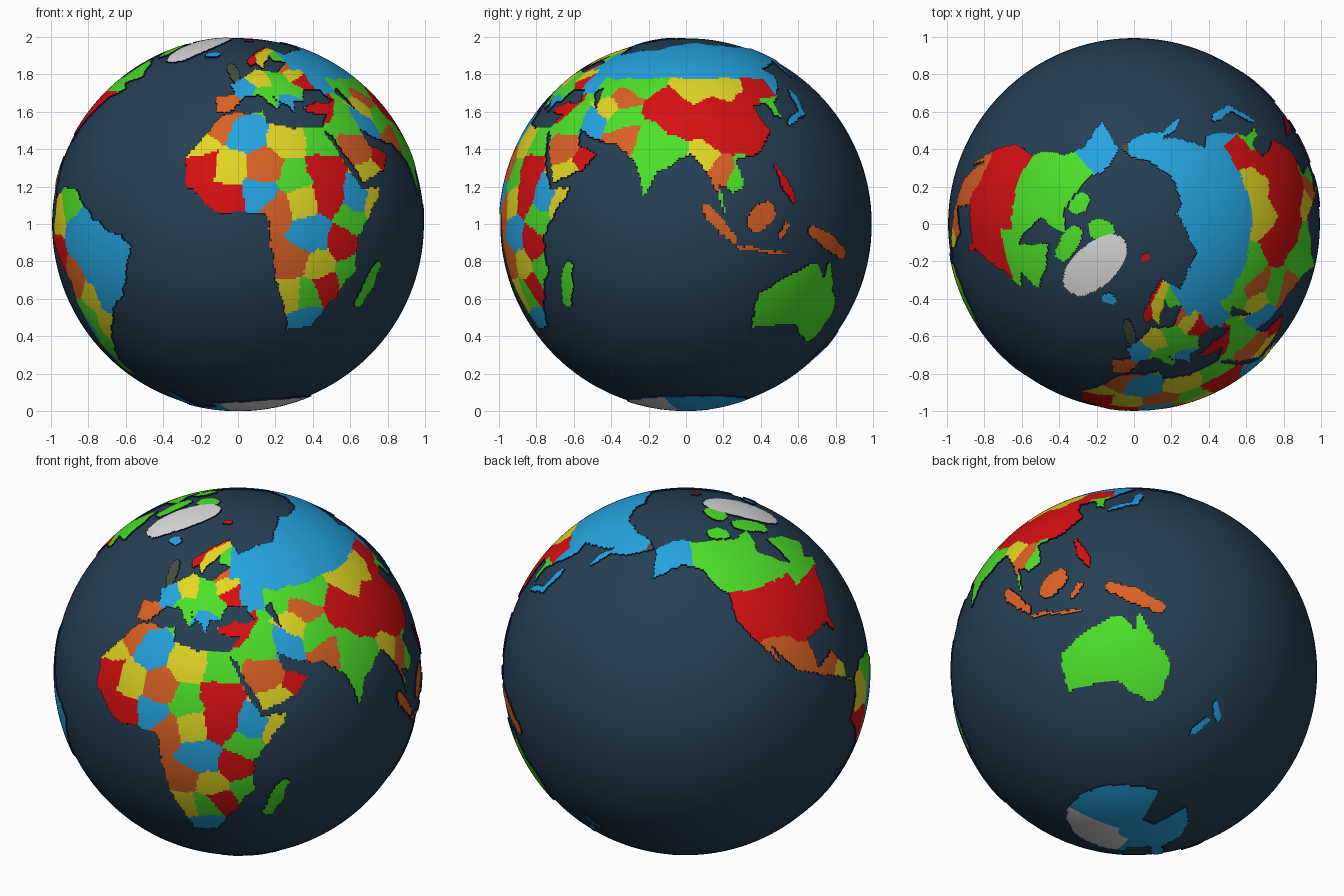
import bpy, math
from mathutils import Vector, noise

if "Cube" in bpy.data.objects:
    bpy.data.objects.remove(bpy.data.objects["Cube"])

STEP, SEA_R, LAND_R = 0.7, 0.993, 1.0      # cell size in degrees, radii
NX, NY = int(360 / STEP), int(180 / STEP)
SX, SY = 360 / NX, 180 / NY
COLOURS = {
    "ocean": (0.019, 0.05, 0.088), "coast": (0.006, 0.006, 0.06), "red": (0.68, 0.005, 0.006),
    "green": (0.075, 0.75, 0.022), "blue": (0.018, 0.37, 0.74), "yellow": (0.76, 0.68, 0.018),
    "orange": (0.70, 0.12, 0.018), "white": (0.72, 0.72, 0.72), "olive": (0.06, 0.075, 0.05)}
NAMES = list(COLOURS)
MATS = []
for n, c in COLOURS.items():
    m = bpy.data.materials.new(n)
    m.diffuse_color = (*c, 1)
    m.use_nodes = True
    m.node_tree.nodes["Principled BSDF"].inputs["Base Color"].default_value = m.diffuse_color
    MATS.append(m)


def on_globe(lon, lat, r=1.0):
    a, b = math.radians(lon), math.radians(lat)
    return Vector((r * math.cos(b) * math.sin(a), -r * math.cos(b) * math.cos(a), 1 + r * math.sin(b)))


def wobble(lon, lat):
    """Small natural shift that makes coasts and borders uneven."""
    v = noise.noise_vector(on_globe(lon, lat) * 14) + 0.5 * noise.noise_vector(on_globe(lon, lat) * 35)
    return lon + 1.0 * v.x, lat + 0.8 * v.y


cells, seeds = {}, []       # cell -> (landmass, colour); country centres


def fill(name, box, test, colour):
    """Mark the grid cells of a lon/lat box that pass the test."""
    x0, x1, y0, y1 = box
    for i in range(math.floor(x0 / SX), math.ceil(x1 / SX)):
        for j in range(max(0, math.floor((y0 + 90) / SY)), min(NY, math.ceil((y1 + 90) / SY))):
            x, y = (i + .5) * SX, (j + .5) * SY - 90
            if (i % NX, j) not in cells and test(*wobble(x, y)):
                cells[i % NX, j] = name, NAMES.index(colour(*wobble(x, y)))


def paint(colour, *centres):
    seeds.extend((on_globe(x, y), colour) for x, y in centres)


def nearest(lon, lat):
    p = on_globe(lon, lat)
    return min(seeds, key=lambda s: (s[0] - p).length_squared)[1]


def continent(name, colour, *pts):
    """Landmass from a coarse coast profile."""
    def inside(x, y):
        hit = False
        for (x1, y1), (x2, y2) in zip(pts, pts[1:] + pts[:1]):
            if (y1 > y) != (y2 > y) and x < (x2 - x1) * (y - y1) / (y2 - y1) + x1:
                hit = not hit
        return hit
    xs, ys = zip(*pts)
    fill(name, (min(xs) - 2, max(xs) + 2, min(ys) - 2, max(ys) + 2), inside, colour)


def island(name, colour, lon1, lat1, lon2, lat2, width):
    """Spindle-shaped island between two end points; width in degrees."""
    a, b = on_globe(lon1, lat1), on_globe(lon2, lat2)
    axis = b - a

    def inside(x, y):
        p = on_globe(x, y) - a
        t = p.dot(axis) / axis.length_squared
        return 0 < t < 1 and (p - t * axis).length < math.radians(width) * (4 * t * (1 - t)) ** .4
    m = width / math.cos(math.radians(max(abs(lat1), abs(lat2)))) + 2
    fill(name, (min(lon1, lon2) - m, max(lon1, lon2) + m, min(lat1, lat2) - width - 2,
                max(lat1, lat2) + width + 2), inside, lambda x, y: colour)


# country rules for the largest countries, nearest centre for the rest
def eurasia_colour(lon, lat):
    if lon > 184:
        return "olive"
    if lon > 30 and lat > (55 if lon < 36 else 44 if lon < 47 else 51 if lon < 131 else 43):
        return "blue"
    return nearest(lon, lat)


def america_colour(lon, lat):
    if lat > (49 if lon < -88 else 45):
        return "blue" if lon < -141 else "green"
    return "red" if lat > max(25, 32 - .55 * max(0, lon + 106)) else nearest(lon, lat)


# country centres
paint("red", (29, 16), (29, 9), (35, -6), (29, -19), (-11, 19), (-5, 7), (8, 61), (15, 68), (32, 49), (33, 39), (57, 20),
      (82, 39), (88, 33), (102, 37), (103, 28), (115, 29), (116, 40), (125, 46), (-75, -10))
paint("green", (29, 27), (18, 14), (38, 1), (38, -15), (24, -22), (12, 43), (20, 52), (25, 46), (26, 64), (53, 48), (68, 48),
      (66, 34), (77, 27), (77, 17), (84, 23), (107, 14), (102, 4), (44, 33), (127, 39), (-66, 7), (-65, -30), (-66, -41), (-69, -50))
paint("blue", (2, 29), (40, 8), (23, -3), (8, 9), (25, -31), (2, 47), (22, 40), (53, 33),
      (-60, -4), (-45, -8), (-54, -13), (-50, -23), (-73, -33), (-75, -46))
paint("yellow", (18, 27), (-3, 18), (-13, 25), (47, 6), (20, 7), (27, -14), (17, -22), (10, 51), (28, 53), (15, 61), (20, 66),
      (95, 47), (108, 47), (96, 20), (58, 39), (47, 15), (-73, 3), (-56, -33), (-59, -23), (-85, 12))
paint("orange", (-7, 32), (9, 17), (12, 5), (17, -12), (-4, 40), (24, 57), (44, 24), (63, 42), (68, 28), (101, 16),
      (-65, -17), (-103, 24), (-92, 18))

# continents
continent("africa", nearest, (-6, 36), (10, 37), (11, 33), (20, 31), (32, 31), (37, 19), (43, 11), (51, 12), (40, -4),
          (40, -15), (35, -21), (28, -33), (19, -34), (12, -17), (9, 3), (-8, 4), (-17, 13), (-17, 21), (-10, 30))
continent("europe", eurasia_colour, (50, 68), (36, 65), (27, 71), (14, 67), (5, 61), (7, 58), (11, 59), (14, 56), (18, 61),
          (23, 65), (22, 61), (30, 60), (20, 54), (9, 56), (2, 51), (-4, 48), (-1, 44), (-9, 43), (-8, 37), (-2, 37), (3, 43),
          (9, 44), (16, 38), (18, 40), (13, 45), (22, 37), (23, 41), (28, 41), (30, 46), (38, 46), (42, 41), (50, 41), (47, 45), (50, 47))
continent("west_asia", eurasia_colour, (27, 39), (42, 41), (49, 41), (53, 37), (50, 47), (50, 51), (75, 51), (75, 30), (67, 25),
          (57, 27), (49, 30), (51, 25), (59, 22), (53, 16), (43, 13), (35, 28), (32, 31), (36, 36), (28, 37))
continent("east_asia", eurasia_colour, (49, 49), (49, 68), (68, 69), (73, 72), (104, 77), (113, 74), (140, 72), (180, 69), (190, 66),
          (178, 62), (163, 59), (157, 51), (156, 57), (162, 61), (137, 56), (141, 52), (128, 40), (129, 35), (126, 35), (124, 40),
          (118, 39), (121, 30), (115, 22), (106, 20), (109, 12), (105, 9), (100, 13), (103, 1), (97, 16), (91, 22), (80, 15), (77, 8),
          (73, 20), (66, 25))
continent("north_america", america_colour, (-168, 66), (-156, 71), (-95, 68), (-82, 69), (-94, 60), (-80, 51), (-77, 62), (-65, 59),
          (-56, 52), (-66, 49), (-61, 46), (-70, 43), (-76, 36), (-81, 31), (-80, 25), (-84, 30), (-97, 28), (-96, 19), (-87, 21),
          (-83, 15), (-82, 9), (-77, 8), (-95, 16), (-105, 20), (-113, 31), (-110, 23), (-124, 40), (-124, 48), (-135, 58), (-147, 61),
          (-163, 55), (-166, 62))
continent("south_america", nearest, (-77, 8), (-72, 12), (-61, 10), (-50, 1), (-35, -6), (-41, -22), (-48, -26), (-54, -34),
          (-67, -46), (-67, -55), (-74, -51), (-70, -18), (-81, -5), (-78, 3))
continent("australia", lambda x, y: "green", (114, -22), (115, -34), (124, -33), (132, -32), (146, -39), (150, -37), (153, -27),
          (146, -19), (142, -11), (140, -17), (136, -12), (130, -13), (122, -18))


# antarctica: polar cap with two bays, white on one sector
def ice(x, y):
    ross, weddell = (abs(abs(x) - 180) < 18 and y > -83), (-62 < x < -30 and y > -78)
    return y < -71 + 4 * math.cos(math.radians(x - 105)) and not ross and not weddell


fill("antarctica", (-180, 180, -90, -62), ice, lambda x, y: "white" if -20 < x < 72 and y > -85 else "blue")
island("antarctic_peninsula", "blue", -57, -63, -72, -77, 2)

# islands
island("greenland", "white", -45, 60, -36, 84, 6.5)
island("iceland", "blue", -24, 65, -13, 65, 1.4)
island("britain", "olive", 0, 50, -5, 59, 1.8)
island("svalbard", "red", 11, 79, 26, 79, 1.3)
island("baffin", "green", -64, 63, -88, 73, 3)
island("ellesmere", "green", -88, 76, -66, 83, 3)
island("victoria", "green", -122, 72, -100, 71, 2.5)
island("madagascar", "green", 50, -12, 45, -26, 2.3)
island("sumatra", "orange", 95, 6, 106, -6, 1.7)
island("java", "orange", 105, -7, 123, -9, .9)
island("borneo", "orange", 110, -2, 118, 6, 3.6)
island("sulawesi", "orange", 120, -5, 123, 1, 1.3)
island("new_guinea", "orange", 131, -1, 150, -10, 2.5)
island("philippines", "red", 120, 19, 126, 6, 1.3)
island("south_japan", "blue", 130, 32, 141, 37, 1.2)
island("north_japan", "blue", 140, 35, 143, 46, 1.4)
island("north_zealand", "blue", 173, -35, 177, -41, 1.3)
island("south_zealand", "blue", 173, -41, 167, -47, 1.3)

# ocean ball
bpy.ops.mesh.primitive_uv_sphere_add(segments=128, ring_count=64, radius=SEA_R, location=(0, 0, 1))
ocean = bpy.context.object
ocean.name = "ocean"
ocean.data.materials.append(MATS[0])
bpy.ops.object.shade_smooth()

# raised land plates with dark coast walls
for name in dict.fromkeys(owner for owner, _ in cells.values()):
    verts, index, faces, mats = [], {}, [], []

    def vert(i, j, r):
        key = (0 if j in (0, NY) else i % NX, j, r)
        if key not in index:
            index[key] = len(verts)
            verts.append(on_globe(key[0] * SX, j * SY - 90, r))
        return index[key]

    for (i, j), (owner, colour) in cells.items():
        if owner != name:
            continue
        ring = [(i, j), (i + 1, j), (i + 1, j + 1), (i, j + 1)]
        faces.append(list(dict.fromkeys(vert(*c, LAND_R) for c in ring)))
        mats.append(colour)
        for k, (di, dj) in enumerate(((0, -1), (1, 0), (0, 1), (-1, 0))):
            if 0 <= j + dj < NY and ((i + di) % NX, j + dj) not in cells:
                a, b = ring[k], ring[(k + 1) % 4]
                faces.append([vert(*a, SEA_R - .002), vert(*b, SEA_R - .002), vert(*b, LAND_R), vert(*a, LAND_R)])
                mats.append(1)
    mesh = bpy.data.meshes.new(name)
    mesh.from_pydata(verts, [], faces)
    for m in MATS:
        mesh.materials.append(m)
    mesh.polygons.foreach_set("material_index", mats)
    bpy.context.collection.objects.link(bpy.data.objects.new(name, mesh))
